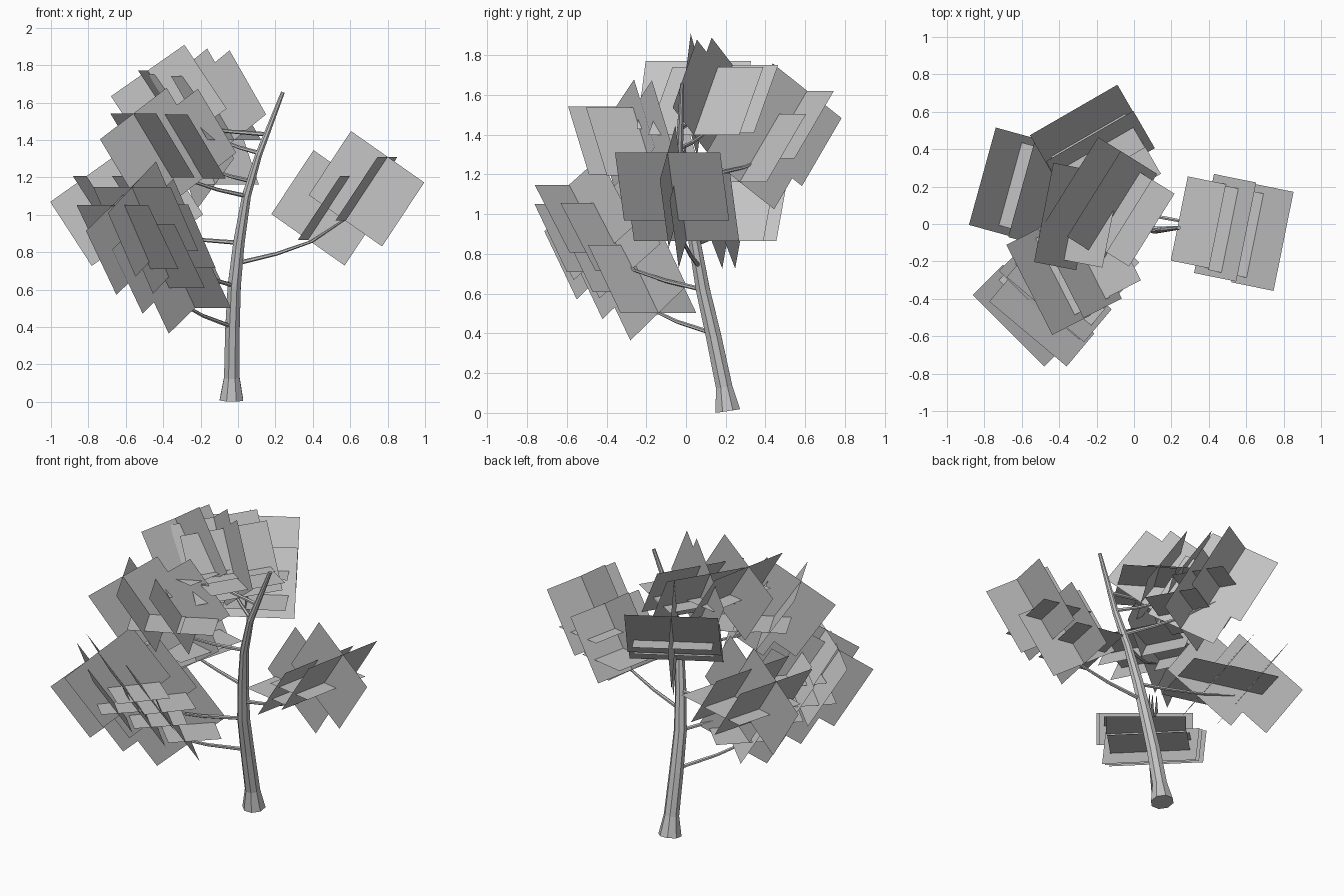
import bpy, bmesh
from math import radians, cos, sin, tau
from mathutils import Vector

cube = bpy.data.objects.get("Cube")
if cube:
    bpy.data.objects.remove(cube)


def make_material(name, value):
    mat = bpy.data.materials.new(name)
    mat.use_nodes = True
    colour = (value, value, value, 1)
    mat.diffuse_color = colour
    mat.node_tree.nodes["Principled BSDF"].inputs["Base Color"].default_value = colour
    return mat


grey = make_material("plain_grey", 0.55)


def finish(name, bm):
    mesh = bpy.data.meshes.new(name)
    bm.to_mesh(mesh)
    bm.free()
    mesh.materials.append(grey)
    obj = bpy.data.objects.new(name, mesh)
    bpy.context.collection.objects.link(obj)
    return obj


def tube(name, path, radii, sides):
    """Faceted tapering tube along a path, with closed ends."""
    bm = bmesh.new()
    rings = []
    for i, (p, r) in enumerate(zip(path, radii)):
        tangent = (path[min(i + 1, len(path) - 1)] - path[max(i - 1, 0)]).normalized()
        ref = Vector((0, 1, 0)) if abs(tangent.z) > 0.8 else Vector((0, 0, 1))
        u = tangent.cross(ref).normalized()
        v = tangent.cross(u)
        angles = [tau * (k + 0.5) / sides for k in range(sides)]
        rings.append([bm.verts.new(p + (u * cos(t) + v * sin(t)) * r) for t in angles])
    for low, high in zip(rings, rings[1:]):
        for k in range(sides):
            j = (k + 1) % sides
            bm.faces.new((low[k], low[j], high[j], high[k]))
    bm.faces.new(rings[0])
    bm.faces.new(rings[-1])
    bmesh.ops.recalc_face_normals(bm, faces=bm.faces)
    return finish(name, bm)


# Trunk: leaning, curved, flared at the foot
trunk_path = [Vector(p) for p in (
    (-0.035, 0.21, 0.01), (-0.033, 0.192, 0.13), (-0.03, 0.14, 0.38),
    (-0.02, 0.085, 0.62), (0.005, 0.045, 0.85), (0.045, 0, 1.1),
    (0.11, -0.033, 1.32), (0.24, -0.02, 1.655))]
tube("trunk", trunk_path, [0.068, 0.045, 0.042, 0.038, 0.033, 0.026, 0.02, 0.011], 8)


def trunk_at(z):
    for p, q in zip(trunk_path, trunk_path[1:]):
        if p.z <= z <= q.z:
            return p.lerp(q, (z - p.z) / (q.z - p.z))


def card(bm, centre, u, v):
    corners = [centre + u * s / 2 + v * t / 2 for s, t in ((-1, -1), (1, -1), (1, 1), (-1, 1))]
    bm.faces.new([bm.verts.new(c) for c in corners])


def leaf_cluster(name, azimuth, centres):
    """Sprays of two crossed tilted leaf cards with a level card on the trunk side."""
    out = Vector((cos(radians(azimuth)), sin(radians(azimuth)), 0))
    up = Vector((0, 0, 1))
    rise = out * 0.23 + up * 0.342
    droop = out * 0.4 - up * 0.275
    side = out.cross(up) * 0.54
    bm = bmesh.new()
    for c in centres:
        card(bm, c, rise, droop)
        card(bm, c, rise, side)
        card(bm, c - out * 0.095 - up * 0.06, out * 0.31, side * 0.85)
    return finish(name, bm)


# Limbs: height on the trunk, outward angle, spray centres from outer to inner
limbs = {
    "low_front": (0.4, 225, [(-0.59, -0.49, 0.88), (-0.45, -0.36, 0.78), (-0.31, -0.22, 0.673)]),
    "second_front": (0.62, 230, [(-0.493, -0.5, 0.977), (-0.4, -0.37, 0.885)]),
    "left": (0.74, -11.4, [(0.687, -0.07, 1.139), (0.487, -0.02, 1.037)]),
    "right": (0.85, 164.6, [(-0.7, 0.225, 1.035), (-0.49, 0.16, 1.035)]),
    "upper_front": (1.1, 207, [(-0.457, -0.3, 1.37), (-0.29, -0.21, 1.365)]),
    "back": (1.18, 120, [(-0.265, 0.51, 1.45), (-0.18, 0.37, 1.333)]),
    "upper_back": (1.33, 148, [(-0.237, 0.174, 1.58), (-0.117, 0.1, 1.57)]),
    "top": (1.43, 169, [(-0.37, 0.04, 1.6)]),
}
for name, (height, azimuth, points) in limbs.items():
    centres = [Vector(p) for p in points]
    leaf_cluster(name + "_leaves", azimuth, centres)
    start = trunk_at(height)
    end = centres[0].lerp(centres[-1], 0.4) - Vector((0, 0, 0.1))
    path = [start]
    for along, rise in ((0.35, 0.2), (0.65, 0.45), (1, 1)):
        p = start.lerp(end, along)
        p.z = start.z + (end.z - start.z) * rise
        path.append(p)
    tube(name + "_branch", path, [0.012, 0.01, 0.008, 0.004], 6)
